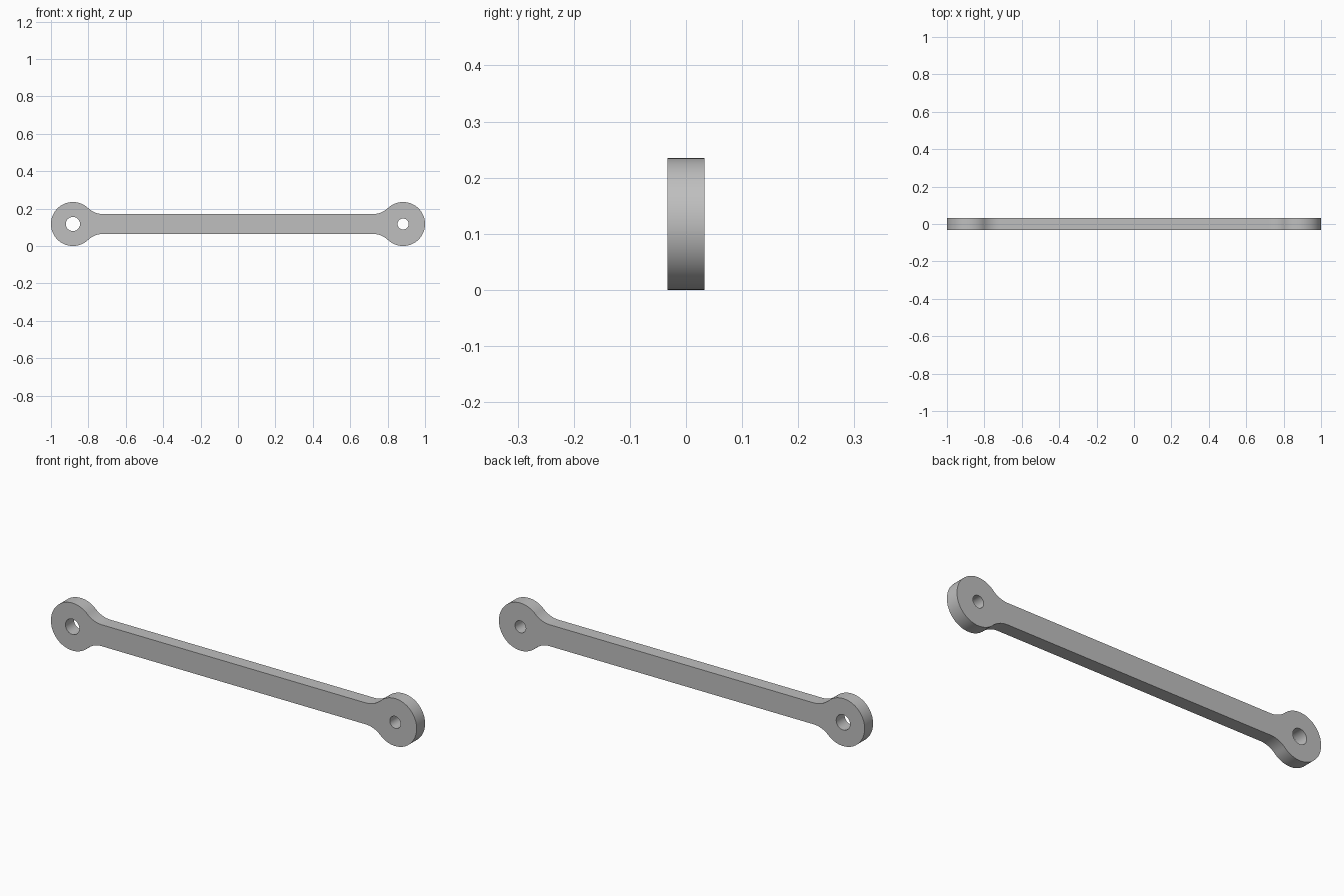
import bpy
import bmesh
from math import atan2, cos, sin, pi, radians, sqrt

cube = bpy.data.objects.get("Cube")
if cube:
    bpy.data.objects.remove(cube, do_unlink=True)

HEAD_R = 0.1175          # radius of the round ends
HEAD_X = 1 - HEAD_R      # distance of the ends from the middle
BAR_H = 0.053            # half height of the bar
FILLET_R = HEAD_R        # blend between head and bar
HALF_DEPTH = 0.033


def arc(cx, cy, r, start, end, steps):
    """Points along a circular arc, both ends included."""
    angles = [start + (end - start) * i / steps for i in range(steps + 1)]
    return [(cx + r * cos(a), cy + r * sin(a)) for a in angles]


def add_loop(curve, points):
    spline = curve.splines.new('POLY')
    spline.points.add(len(points) - 1)
    for p, (x, y) in zip(spline.points, points):
        p.co = (x, y, 0, 1)
    spline.use_cyclic_u = True


# Outline: one quarter, mirrored across and then downwards
rise = BAR_H + FILLET_R
run = sqrt((HEAD_R + FILLET_R) ** 2 - rise ** 2)
touch = atan2(rise, run)
quarter = arc(-HEAD_X, 0, HEAD_R, pi, touch, 32)
quarter += arc(run - HEAD_X, rise, FILLET_R, touch + pi, 1.5 * pi, 14)[1:]
top = quarter + [(-x, y) for x, y in reversed(quarter)]
outline = top + [(x, -y) for x, y in reversed(top[1:-1])]

# Flat link with a larger hole at one end and a smaller one at the other
curve = bpy.data.curves.new("link_arm", 'CURVE')
curve.dimensions = '2D'
curve.fill_mode = 'BOTH'
curve.extrude = HALF_DEPTH
add_loop(curve, outline)
for x, radius in ((-HEAD_X, 0.038), (HEAD_X, 0.0295)):
    add_loop(curve, arc(x, 0, radius, 0, 2 * pi, 48)[:-1])

link = bpy.data.objects.new("link_arm", curve)
bpy.context.collection.objects.link(link)
bpy.ops.object.select_all(action='DESELECT')
link.select_set(True)
bpy.context.view_layer.objects.active = link
bpy.ops.object.convert(target='MESH')
link = bpy.context.object
link.rotation_euler.x = radians(90)
link.location.z = HEAD_R

# Weld the caps to the walls
bm = bmesh.new()
bm.from_mesh(link.data)
bmesh.ops.remove_doubles(bm, verts=bm.verts, dist=0.0001)
bmesh.ops.recalc_face_normals(bm, faces=bm.faces)
bm.to_mesh(link.data)
bm.free()
bpy.ops.object.shade_smooth_by_angle(angle=radians(30))

# Grey metal
grey = bpy.data.materials.new("grey_metal")
grey.use_nodes = True
colour = (0.52, 0.52, 0.52, 1)
grey.diffuse_color = colour
grey.node_tree.nodes["Principled BSDF"].inputs["Base Color"].default_value = colour
link.data.materials.clear()
link.data.materials.append(grey)
